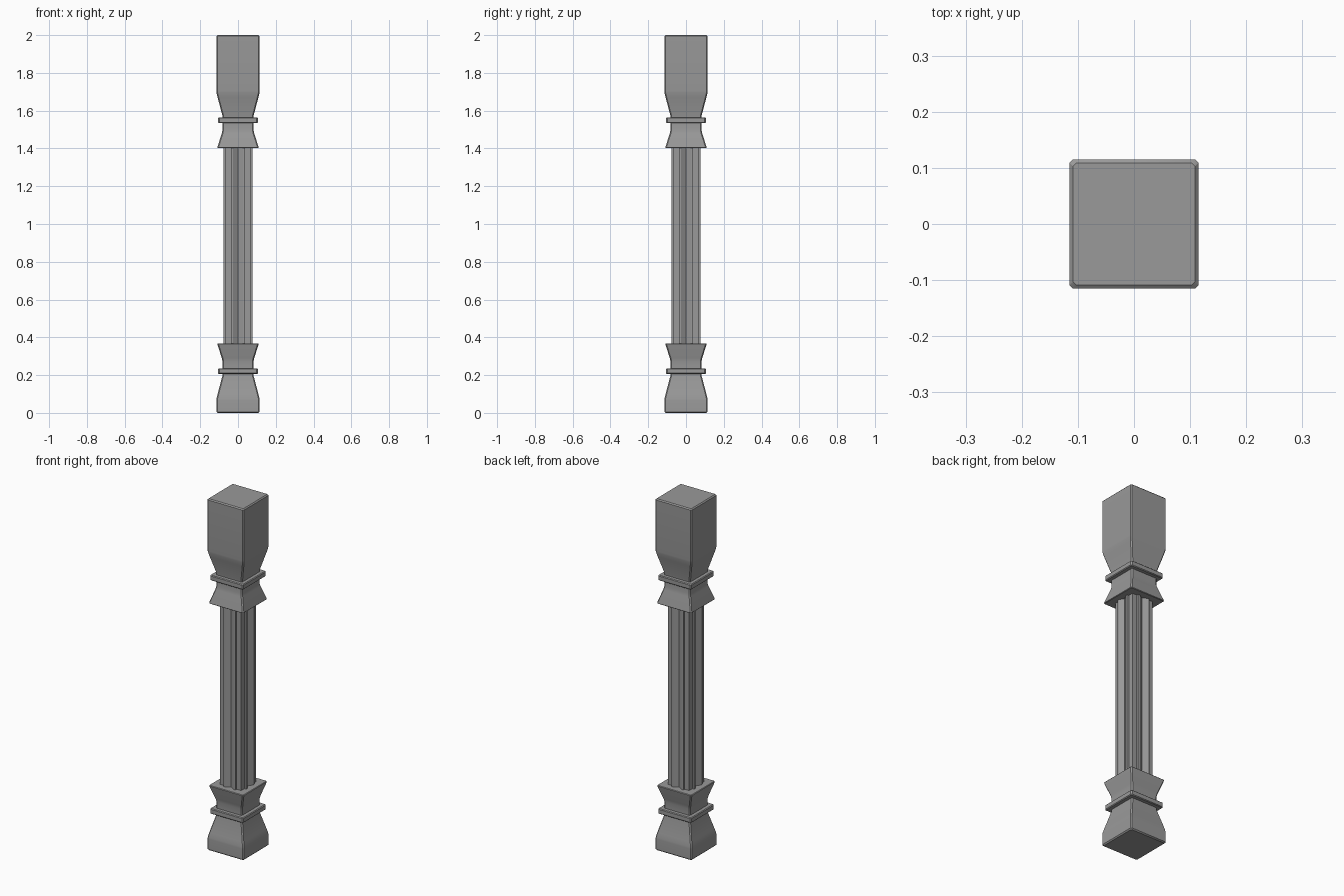
import bpy, bmesh, math

if "Cube" in bpy.data.objects:
    bpy.data.objects.remove(bpy.data.objects["Cube"])

grey = bpy.data.materials.new("dark_grey")
grey.diffuse_color = (0.32, 0.32, 0.32, 1.0)
grey.use_nodes = True
grey.node_tree.nodes["Principled BSDF"].inputs["Base Color"].default_value = grey.diffuse_color


def loft(name, sections, smooth=True):
    """Skin a stack of matching closed sections [(points_xy, z), ...]."""
    bm = bmesh.new()
    rings = [[bm.verts.new((x, y, z)) for x, y in pts] for pts, z in sections]
    n = len(rings[0])
    for a, b in zip(rings, rings[1:]):
        for i in range(n):
            j = (i + 1) % n
            bm.faces.new((a[i], a[j], b[j], b[i]))
    bm.faces.new(rings[0])
    bm.faces.new(rings[-1])
    bmesh.ops.recalc_face_normals(bm, faces=bm.faces)
    mesh = bpy.data.meshes.new(name)
    bm.to_mesh(mesh)
    bm.free()
    mesh.materials.append(grey)
    obj = bpy.data.objects.new(name, mesh)
    bpy.context.collection.objects.link(obj)
    if smooth:
        bpy.ops.object.select_all(action='DESELECT')
        obj.select_set(True)
        bpy.context.view_layer.objects.active = obj
        bpy.ops.object.shade_smooth_by_angle(angle=math.radians(30))
    return obj


def four_sides(side):
    """Repeat one side's outline points around the four sides."""
    pts = []
    for k in range(4):
        c, s = round(math.cos(k * math.pi / 2)), round(math.sin(k * math.pi / 2))
        pts += [(c * x - s * y, s * x + c * y) for x, y in side]
    return pts


def square(h, ch=0.006):
    """Square outline of half-width h with chamfered corners."""
    return four_sides([(h, -h + ch), (h, h - ch)])


def turned(name, profile, flip):
    """Square-section part from (half-width, z); flip puts it at the top."""
    return loft(name, [(square(h), 1.77 - z if flip else z) for h, z in profile])


# Profiles shared by the foot and the (mirrored) head
taper = [(0.114, 0.075), (0.108, 0.10), (0.083, 0.195), (0.082, 0.212)]
collar = [(0.101, 0.206), (0.105, 0.210), (0.105, 0.232), (0.101, 0.236)]
flare = [(0.082, 0.230), (0.082, 0.272), (0.086, 0.29),
         (0.108, 0.360), (0.109, 0.365), (0.106, 0.368)]

for label, flip, end in (("lower", False, 0.0), ("upper", True, -0.23)):
    block = [(0.109, end), (0.115, end + 0.006), (0.115, 0.065)]
    turned(label + "_block", block + taper, flip)
    turned(label + "_collar", collar, flip)
    turned(label + "_flare", flare, flip)

# Shaft: square core with a raised, grooved strip on every side
strip = [(0.066, -0.066), (0.066, -0.038), (0.077, -0.037), (0.077, -0.026),
         (0.061, 0.0),
         (0.077, 0.026), (0.077, 0.037), (0.066, 0.038)]
outline = four_sides(strip)
loft("fluted_shaft", [(outline, 0.36), (outline, 1.41)], smooth=False)
